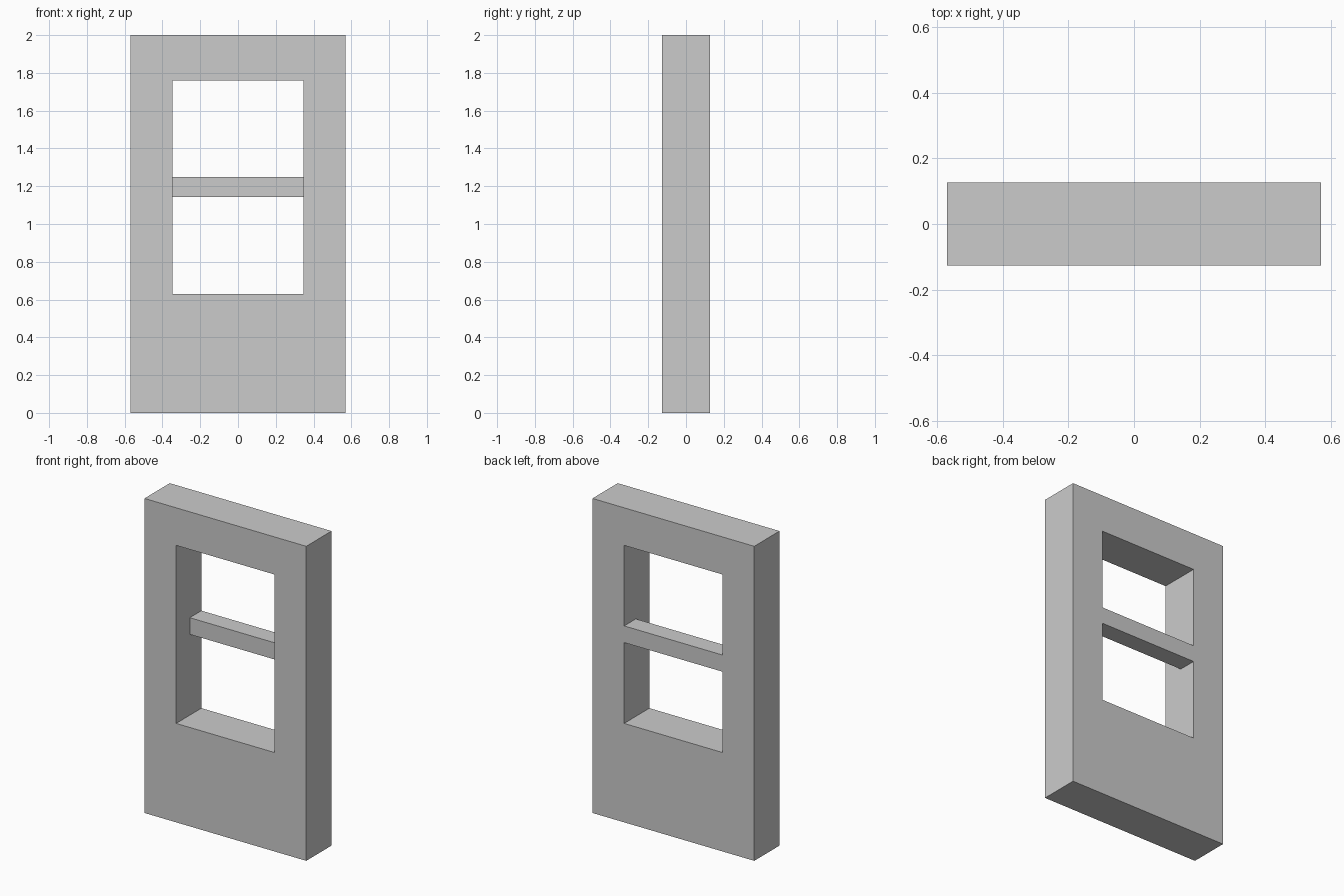
import bpy
import bmesh

if "Cube" in bpy.data.objects:
    bpy.data.objects.remove(bpy.data.objects["Cube"])

# Break lines of the wall panel: sides, window opening and crossbar
XS = [-0.569, -0.346, 0.346, 0.569]
YS = [-0.127, 0.01, 0.127]
ZS = [0.0, 0.629, 1.143, 1.249, 1.761, 2.0]


def solid(i, j, k):
    """True where a cell of the wall is filled."""
    if not (0 <= i < len(XS) - 1 and 0 <= j < len(YS) - 1 and 0 <= k < len(ZS) - 1):
        return False
    in_window = i == 1 and 1 <= k <= 3
    is_crossbar = k == 2 and j == 1      # bar only fills the rear half
    return not in_window or is_crossbar


bm = bmesh.new()
verts = {}


def vert(idx):
    if idx not in verts:
        verts[idx] = bm.verts.new((XS[idx[0]], YS[idx[1]], ZS[idx[2]]))
    return verts[idx]


# Wall with window and crossbar as one skin: a face wherever solid meets air
for i in range(len(XS) - 1):
    for j in range(len(YS) - 1):
        for k in range(len(ZS) - 1):
            if not solid(i, j, k):
                continue
            for axis in range(3):
                for side in (0, 1):
                    n = [i, j, k]
                    n[axis] += 1 if side else -1
                    if solid(*n):
                        continue
                    loop = []
                    for a, b in ((0, 0), (1, 0), (1, 1), (0, 1)):
                        p = [i, j, k]
                        p[axis] += side
                        p[(axis + 1) % 3] += a
                        p[(axis + 2) % 3] += b
                        loop.append(vert(tuple(p)))
                    bm.faces.new(loop if side else loop[::-1])

mesh = bpy.data.meshes.new("window_wall")
bm.to_mesh(mesh)
bm.free()
wall = bpy.data.objects.new("window_wall", mesh)
bpy.context.collection.objects.link(wall)
